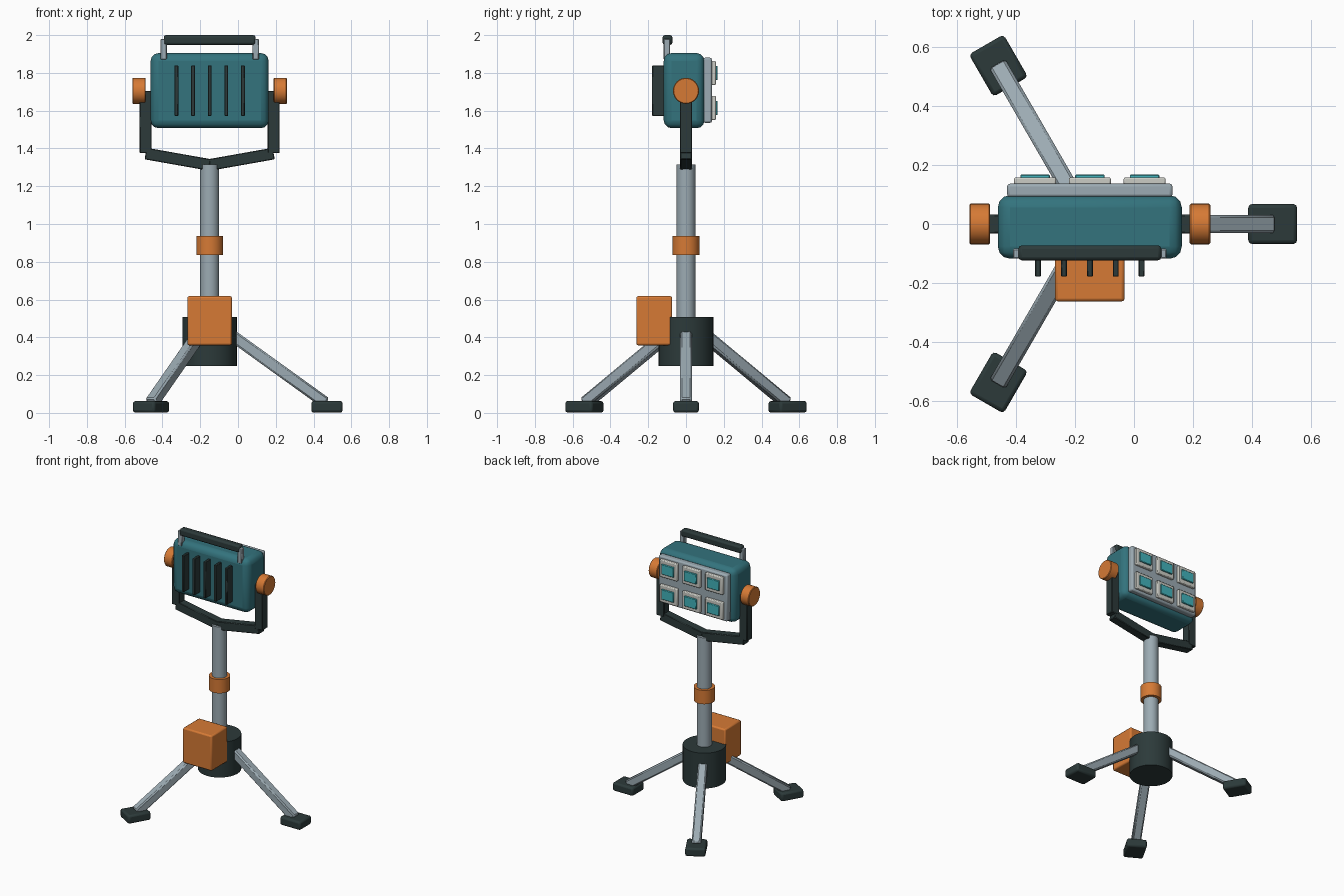
import bpy, bmesh, math
from mathutils import Matrix, Vector

if "Cube" in bpy.data.objects:
    bpy.data.objects.remove(bpy.data.objects["Cube"])

CX = -0.15  # mast axis


def material(name, hex_code):
    rgb = [int(hex_code[i:i + 2], 16) / 255 for i in (0, 2, 4)]
    lin = [c / 12.92 if c <= 0.04045 else ((c + 0.055) / 1.055) ** 2.4 for c in rgb]
    m = bpy.data.materials.new(name)
    m.diffuse_color = (*lin, 1)
    m.use_nodes = True
    m.node_tree.nodes["Principled BSDF"].inputs["Base Color"].default_value = m.diffuse_color
    return m


DARK = material("dark rubber", "2C3A3A")
TEAL = material("teal paint", "33737D")
ORANGE = material("orange paint", "D67A35")
METAL = material("grey metal", "9CABB3")
CREAM = material("pale frame", "CBCCC5")
CYAN = material("cyan lens", "42B4BC")


def finish(name, bm, mat, matrix, bevel, segments):
    mesh = bpy.data.meshes.new(name)
    bm.to_mesh(mesh)
    bm.free()
    mesh.materials.append(mat)
    ob = bpy.data.objects.new(name, mesh)
    bpy.context.collection.objects.link(ob)
    ob.matrix_world = matrix
    if bevel:
        mod = ob.modifiers.new("edge bevel", 'BEVEL')
        mod.width = bevel
        mod.segments = segments
        mod.limit_method = 'ANGLE'
        mod.angle_limit = math.radians(40)
    bpy.ops.object.select_all(action='DESELECT')
    ob.select_set(True)
    bpy.context.view_layer.objects.active = ob
    bpy.ops.object.shade_smooth_by_angle(angle=math.radians(32))
    return ob


def box(name, center, size, mat, bevel=0.006, segments=2, rotation=None):
    bm = bmesh.new()
    bmesh.ops.create_cube(bm, size=1)
    bmesh.ops.scale(bm, vec=size, verts=bm.verts)
    mtx = Matrix.Translation(center)
    if rotation:
        mtx = mtx @ rotation
    return finish(name, bm, mat, mtx, bevel, segments)


def bar(name, a, b, width, mat, bevel=0.006, segments=1):
    """Square bar from a to b, its sides kept upright."""
    a, b = Vector(a), Vector(b)
    d = b - a
    rot = (Matrix.Rotation(math.atan2(d.y, d.x), 4, 'Z')
           @ Matrix.Rotation(-math.atan2(d.z, math.hypot(d.x, d.y)), 4, 'Y'))
    return box(name, (a + b) / 2, (d.length, width, width), mat, bevel, segments, rot)


def cylinder(name, center, radius, depth, mat, axis='Z', bevel=0.0, sides=32):
    bm = bmesh.new()
    bmesh.ops.create_cone(bm, cap_ends=True, segments=sides,
                          radius1=radius, radius2=radius, depth=depth)
    mtx = Matrix.Translation(center)
    if axis == 'X':
        mtx = mtx @ Matrix.Rotation(math.pi / 2, 4, 'Y')
    return finish(name, bm, mat, mtx, bevel, 1)


# Mast, collar and tripod hub
cylinder("mast", (CX, 0, 0.81), 0.05, 1.01, METAL)
cylinder("mast_collar", (CX, 0, 0.886), 0.071, 0.102, ORANGE)
cylinder("tripod_hub", (CX, 0, 0.378), 0.145, 0.26, DARK)

# Three splayed legs with pads
for i in range(3):
    ang = math.radians(120 * i)

    def at(r, z):
        return (CX + r * math.cos(ang), r * math.sin(ang), z)
    bar(f"tripod_leg_{i + 1}", at(0.09, 0.43), at(0.615, 0.052), 0.062, METAL, 0.009)
    box(f"foot_pad_{i + 1}", at(0.621, 0.032), (0.166, 0.136, 0.062), DARK, 0.013, 2,
        Matrix.Rotation(ang, 4, 'Z'))

# Battery box on the hub
box("battery_box", (CX, -0.168, 0.488), (0.236, 0.19, 0.26), ORANGE, 0.01)

# Yoke and pivot knobs
for side, label in ((-1, "left"), (1, "right")):
    x = CX + side * 0.339
    box(f"yoke_arm_{label}", (x, 0, 1.54), (0.064, 0.064, 0.33), DARK, 0.004, 1)
    bar(f"yoke_base_{label}", (CX, 0, 1.313), (x, 0, 1.373), 0.062, DARK, 0.004)
    cylinder(f"pivot_knob_{label}", (CX + side * 0.374, 0, 1.705), 0.069, 0.07,
             ORANGE, 'X', 0.004)

# Lamp housing and lens panel
box("lamp_housing", (CX, -0.01, 1.706), (0.625, 0.216, 0.398), TEAL, 0.042, 3)
box("lens_panel", (CX, 0.114, 1.708), (0.562, 0.046, 0.345), METAL, 0.01)

# Six lens frames with lenses
for col in (-1, 0, 1):
    for row in (-1, 1):
        x, z = CX + col * 0.186, 1.707 + row * 0.0925
        tag = f"{col + 2}_{(row + 3) // 2}"
        box(f"lens_frame_{tag}", (x, 0.145, z), (0.143, 0.026, 0.128), CREAM, 0.006)
        box(f"lens_{tag}", (x, 0.16, z), (0.1, 0.016, 0.074), CYAN, 0.003, 1)

# Cooling fins
for i in range(-2, 3):
    box(f"cooling_fin_{i + 3}", (CX + i * 0.088, -0.143, 1.706),
        (0.02, 0.072, 0.268), DARK, 0.003, 1)

# Carry handle on two posts
box("carry_handle", (CX, -0.098, 1.974), (0.486, 0.051, 0.052), DARK, 0.012, 2)
for side, label in ((-1, "left"), (1, "right")):
    box(f"handle_post_{label}", (CX + side * 0.244, -0.101, 1.925),
        (0.034, 0.034, 0.11), METAL, 0.004, 1)
